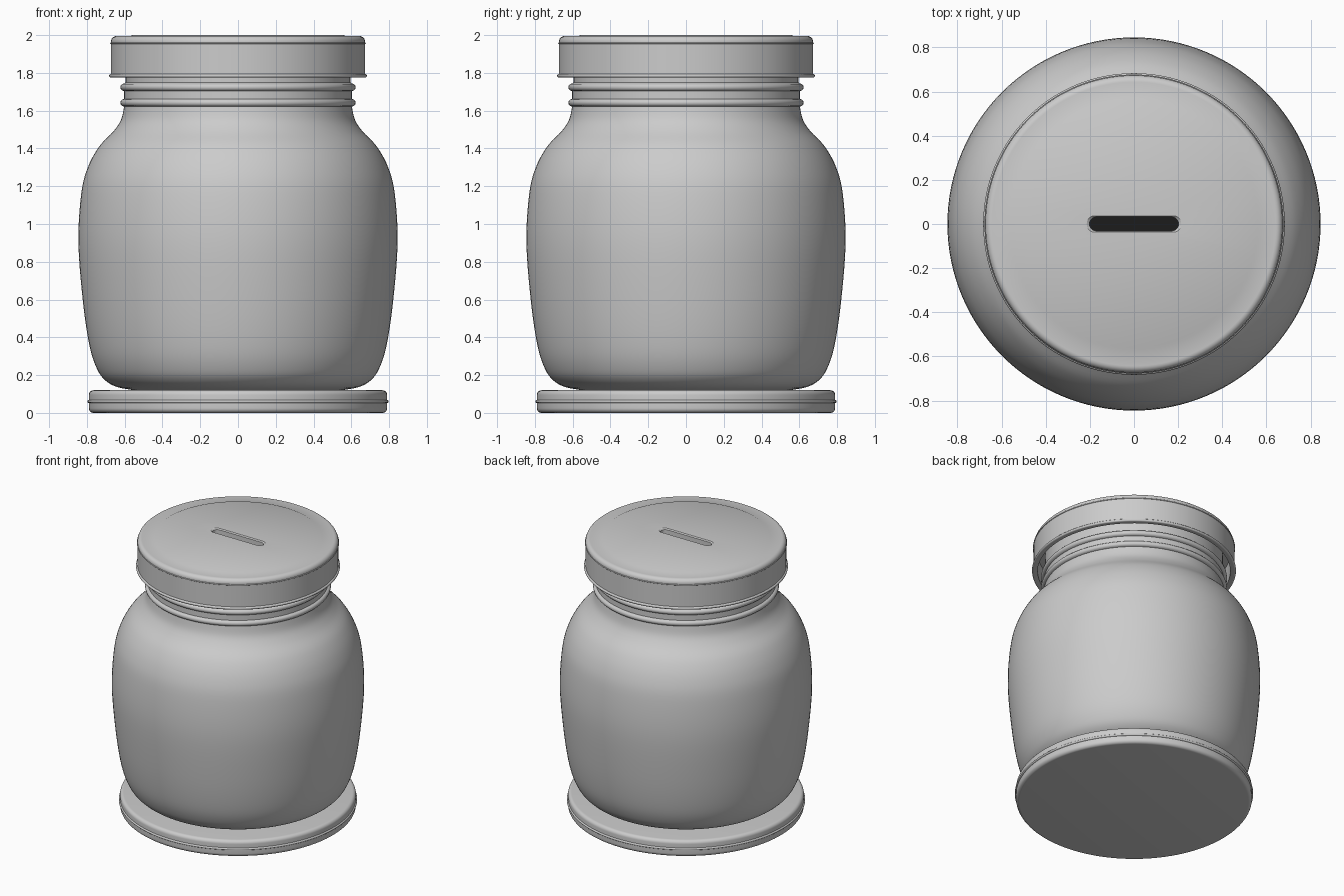
import bpy, bmesh, math
from mathutils import Vector

cube = bpy.data.objects.get("Cube")
if cube:
    bpy.data.objects.remove(cube, do_unlink=True)


def material(name, value):
    m = bpy.data.materials.new(name)
    m.use_nodes = True
    colour = (value, value, value, 1)
    m.diffuse_color = colour
    m.node_tree.nodes["Principled BSDF"].inputs["Base Color"].default_value = colour
    return m


grey = material("light grey", 0.6)
dark = material("slot black", 0.012)


def make_object(name, bm, mat):
    bmesh.ops.recalc_face_normals(bm, faces=bm.faces)
    mesh = bpy.data.meshes.new(name)
    bm.to_mesh(mesh)
    bm.free()
    mesh.materials.append(mat)
    obj = bpy.data.objects.new(name, mesh)
    bpy.context.collection.objects.link(obj)
    return obj


def activate(obj):
    bpy.ops.object.select_all(action="DESELECT")
    obj.select_set(True)
    bpy.context.view_layer.objects.active = obj


def smooth(obj):
    activate(obj)
    bpy.ops.object.shade_smooth_by_angle(angle=math.radians(32))


def lathe(name, profile, mat, steps=128):
    """Spin a (radius, height) profile about the z axis."""
    bm = bmesh.new()
    verts = [bm.verts.new((r, 0, z)) for r, z in profile]
    edges = [bm.edges.new(pair) for pair in zip(verts, verts[1:])]
    bmesh.ops.spin(bm, geom=verts + edges, cent=(0, 0, 0), axis=(0, 0, 1),
                   angle=math.tau, steps=steps, use_duplicate=False)
    bmesh.ops.remove_doubles(bm, verts=bm.verts, dist=0.0002)
    return make_object(name, bm, mat)


def arc(r, z, radius, start, end, steps=6):
    """Profile points on a circular arc, angles in degrees."""
    angles = [math.radians(start + (end - start) * i / steps) for i in range(steps + 1)]
    return [(r + radius * math.cos(a), z + radius * math.sin(a)) for a in angles]


def spline(points, steps=5):
    """Catmull-Rom curve through the points."""
    p = [Vector(q) for q in [points[0]] + points + [points[-1]]]
    out = []
    for a, b, c, d in zip(p, p[1:], p[2:], p[3:]):
        for i in range(steps):
            t = i / steps
            v = 0.5 * (2 * b + (c - a) * t + (2 * a - 5 * b + 4 * c - d) * t ** 2
                       + (3 * b - a - 3 * c + d) * t ** 3)
            out.append(tuple(v))
    return out + [points[-1]]


# Base disc with a thin bead round its rim
base = lathe("base", [(0, 0)] + arc(0.765, 0.025, 0.025, -90, 0)
             + arc(0.79, 0.06, 0.008, -90, 90)
             + arc(0.765, 0.095, 0.025, 0, 90) + [(0, 0.12)], grey)
smooth(base)

# Jar body, rounded shoulder and neck with two thread rings
body = spline([(0.55, 0.12), (0.64, 0.137), (0.70, 0.17), (0.745, 0.23), (0.785, 0.35),
               (0.82, 0.58), (0.845, 0.9), (0.83, 1.16), (0.795, 1.3), (0.735, 1.41),
               (0.66, 1.49), (0.62, 1.55), (0.603, 1.62)])
rings = arc(0.603, 1.642, 0.02, -90, 90) + arc(0.603, 1.724, 0.02, -90, 90)
jar = lathe("jar", [(0, 0.115), (0.55, 0.115)] + body + rings
            + [(0.595, 1.75), (0.595, 1.9), (0, 1.9)], grey)
smooth(jar)

# Lid: hollow skirt, bottom bead, rounded top edge and raised centre panel
lid = lathe("lid", [(0, 1.92), (0.645, 1.92), (0.645, 1.778), (0.672, 1.775)]
            + arc(0.673, 1.785, 0.01, -90, 90)
            + [(0.673, 1.95)] + arc(0.673, 1.957, 0.004, -90, 90)
            + arc(0.643, 1.965, 0.03, 0, 90)
            + [(0.57, 1.995), (0.56, 2.0), (0, 2.0)], grey)


def stadium(bm, half_length, half_width, z, steps=10):
    """Ring of vertices round a long slot with half-round ends."""
    ring = []
    for side in (1, -1):
        for i in range(steps + 1):
            a = math.pi * (i / steps - 0.5)
            x = half_length - half_width + half_width * math.cos(a)
            ring.append(bm.verts.new((side * x, side * half_width * math.sin(a), z)))
    return ring


# Coin slot with a chamfered mouth, cut through the lid
bm = bmesh.new()
levels = [stadium(bm, *s) for s in ((0.202, 0.031, 1.88), (0.202, 0.031, 1.992),
                                    (0.216, 0.038, 2.001), (0.216, 0.038, 2.05))]
bm.faces.new(levels[0])
bm.faces.new(levels[-1])
for low, high in zip(levels, levels[1:]):
    for i in range(len(low)):
        j = (i + 1) % len(low)
        bm.faces.new((low[i], low[j], high[j], high[i]))
cutter = make_object("slot_cutter", bm, grey)
cutter.hide_render = True
cut = lid.modifiers.new("slot", "BOOLEAN")
cut.operation = "DIFFERENCE"
cut.solver = "EXACT"
cut.object = cutter
activate(lid)
bpy.ops.object.modifier_apply(modifier=cut.name)
bpy.data.objects.remove(cutter, do_unlink=True)
smooth(lid)

# Dark floor under the slot
bpy.ops.mesh.primitive_cube_add(size=1, location=(0, 0, 1.908))
floor = bpy.context.object
floor.name = "slot_floor"
floor.scale = (0.46, 0.1, 0.009)
floor.data.materials.append(dark)
